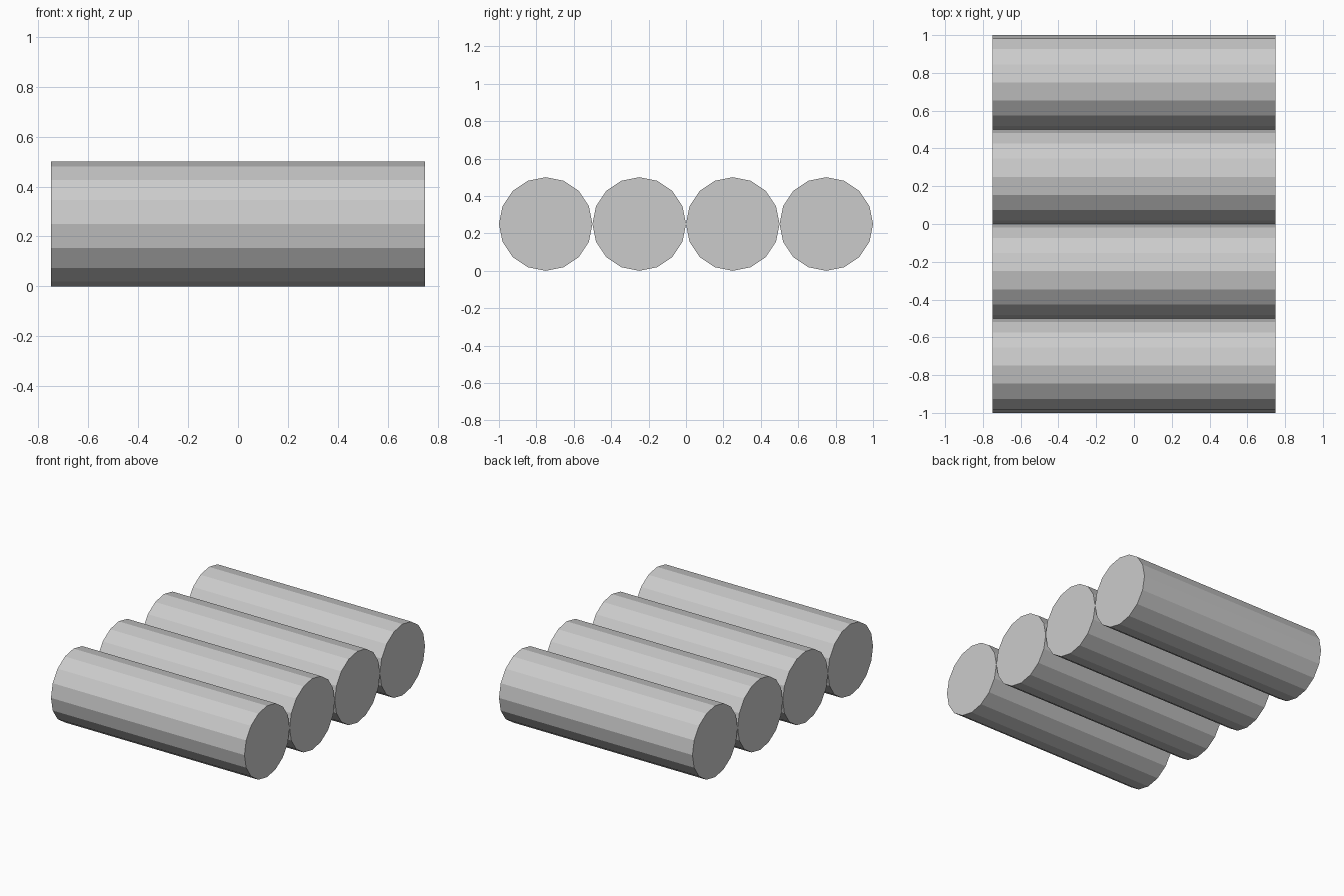
import bpy
from math import pi

if "Cube" in bpy.data.objects:
    bpy.data.objects.remove(bpy.data.objects["Cube"])

RADIUS = 0.25
LENGTH = 1.5
COUNT = 4

# Row of touching 16-sided logs lying along x
for i in range(COUNT):
    y = (i - (COUNT - 1) / 2) * 2 * RADIUS
    bpy.ops.mesh.primitive_cylinder_add(
        vertices=16, radius=RADIUS, depth=LENGTH,
        location=(0, y, RADIUS), rotation=(0, pi / 2, 0))
    log = bpy.context.object
    log.name = f"log_{i + 1}"
    bpy.ops.object.transform_apply(location=False, rotation=True, scale=True)
